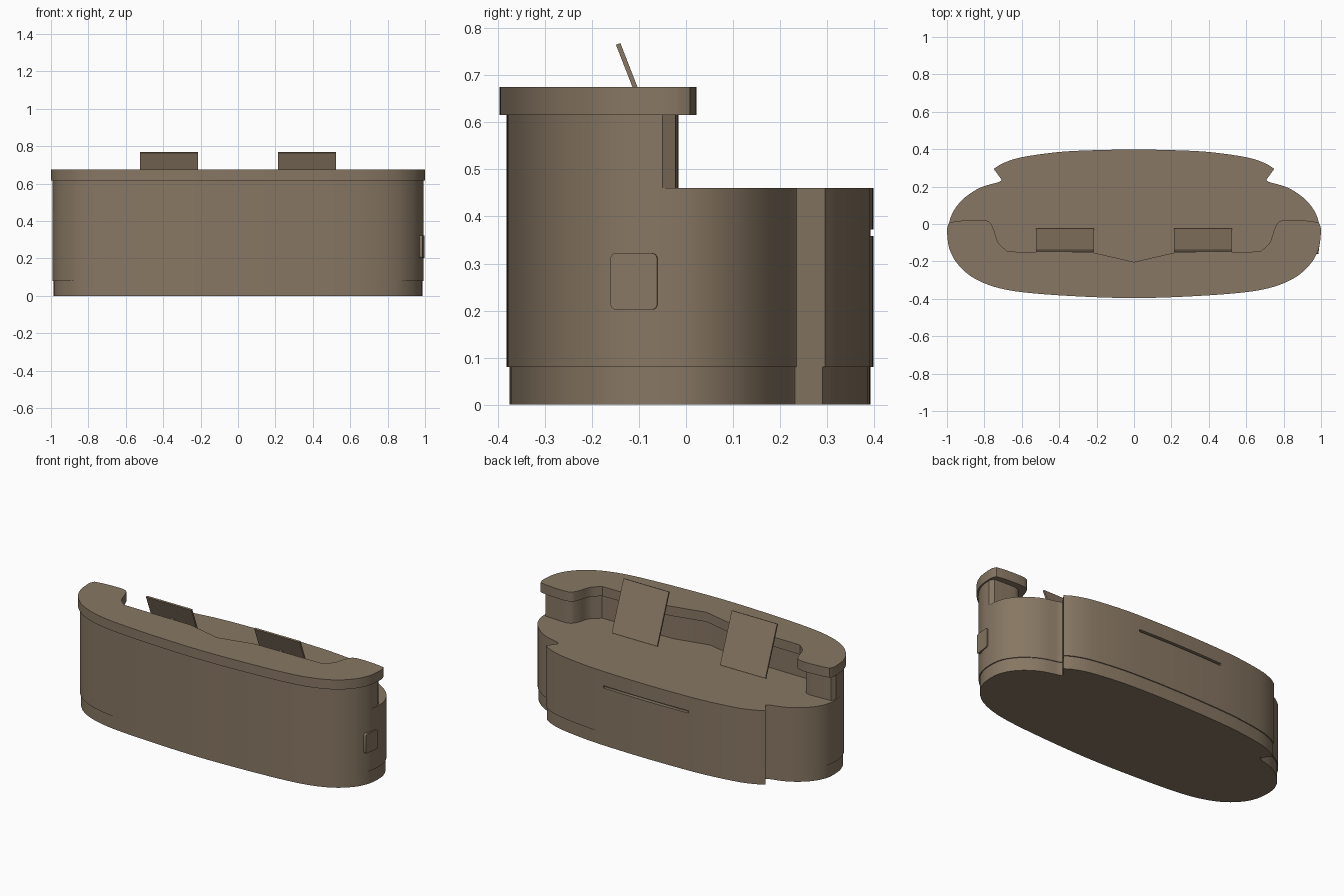
import bpy, bmesh, math
from mathutils import Vector, Matrix

if "Cube" in bpy.data.objects:
    bpy.data.objects.remove(bpy.data.objects["Cube"])

wood = bpy.data.materials.new("warm brown")
wood.diffuse_color = (0.245, 0.185, 0.125, 1)
wood.use_nodes = True
wood.node_tree.nodes["Principled BSDF"].inputs["Base Color"].default_value = wood.diffuse_color


def finish(obj, angle=35):
    obj.data.materials.append(wood)
    bpy.ops.object.select_all(action='DESELECT')
    obj.select_set(True)
    bpy.context.view_layer.objects.active = obj
    bpy.ops.object.shade_smooth_by_angle(angle=math.radians(angle))
    return obj


def smooth(pts, steps=5):
    """Smooth curve through the points."""
    p = [Vector(q) for q in pts]
    p = [p[0] * 2 - p[1]] + p + [p[-1] * 2 - p[-2]]
    out = []
    for a, b, c, d in zip(p, p[1:], p[2:], p[3:]):
        for i in range(steps):
            t = i / steps
            out.append(0.5 * (2 * b + (c - a) * t + (2 * a - 5 * b + 4 * c - d) * t * t
                              + (3 * b - a - 3 * c + d) * t ** 3))
    return out + [p[-2]]


def flip(pts):
    """Mirror in x, in reversed order."""
    return [Vector((-q[0], q[1])) for q in reversed(pts)]


def prism(name, outline, z0, z1, scale=(1, 1)):
    bm = bmesh.new()
    base = bm.faces.new([bm.verts.new((q[0] * scale[0], q[1] * scale[1], z0)) for q in outline])
    ext = bmesh.ops.extrude_face_region(bm, geom=[base])
    tops = [v for v in ext["geom"] if isinstance(v, bmesh.types.BMVert)]
    bmesh.ops.translate(bm, verts=tops, vec=(0, 0, z1 - z0))
    bmesh.ops.recalc_face_normals(bm, faces=bm.faces)
    me = bpy.data.meshes.new(name)
    bm.to_mesh(me)
    bm.free()
    obj = bpy.data.objects.new(name, me)
    bpy.context.collection.objects.link(obj)
    return obj


def box(name, size, matrix, bevel=0):
    bm = bmesh.new()
    bmesh.ops.create_cube(bm, size=1, matrix=Matrix.Diagonal((*size, 1)))
    if bevel:
        edges = [e for e in bm.edges if abs(e.verts[0].co.x - e.verts[1].co.x) > 1e-6]
        bmesh.ops.bevel(bm, geom=edges, offset=bevel, segments=4, affect='EDGES', profile=0.5)
    me = bpy.data.meshes.new(name)
    bm.to_mesh(me)
    bm.free()
    obj = bpy.data.objects.new(name, me)
    obj.matrix_world = matrix
    bpy.context.collection.objects.link(obj)
    return obj


# Outline curves: right half of the front, of the shoulder and of the back
front = [(0.3, -0.372), (0.58, -0.352), (0.74, -0.323), (0.86, -0.272),
         (0.94, -0.2), (0.98, -0.125), (0.991, -0.05)]
shoulder = [(0.985, 0.02), (0.955, 0.085), (0.9, 0.145), (0.82, 0.195), (0.72, 0.225)]
back = [(0.75, 0.295), (0.7, 0.325), (0.6, 0.357), (0.4, 0.385), (0.2, 0.395)]


def full_front(pts):
    return smooth(flip(pts) + [Vector((0, -0.381))] + pts)


notch = [(0.707, 0.235)]
body_outline = (full_front(front + shoulder) + notch
                + smooth(back + [(0, 0.398)] + flip(back)) + flip(notch))

# Desk body with a paper slot in the back
body = prism("desk_body", body_outline, 0.08, 0.46)
cutter = box("slot_cutter", (0.58, 0.06, 0.014), Matrix.Translation((0, 0.405, 0.365)))
cutter.hide_render = True
cutter.hide_set(True)
cut = body.modifiers.new("slot", 'BOOLEAN')
cut.operation = 'DIFFERENCE'
cut.object = cutter
cut.solver = 'EXACT'
finish(body)

# Plinth, set slightly in
finish(prism("plinth", body_outline, 0, 0.08, (0.994, 0.985)))

# Raised front wall, following the body and stepping in behind the monitors
wall_inner = smooth([(0.975, -0.022), (0.9, -0.018), (0.815, -0.02), (0.78, -0.06),
                     (0.755, -0.13), (0.7, -0.182)]) + [Vector((0.22, -0.187))]
wall_outline = full_front(front) + wall_inner + [Vector((0, -0.237))] + flip(wall_inner)
finish(prism("front_wall", wall_outline, 0.46, 0.616))

# Counter slab, overhanging the wall
top_front = [(q[0] * 1.008, q[1] * 1.04) for q in front] + [(0.998, -0.015)]
top_inner = smooth([(0.988, 0.008), (0.93, 0.017), (0.83, 0.022), (0.775, 0.012), (0.75, -0.03),
                    (0.725, -0.1), (0.675, -0.148)]) + [Vector((0.22, -0.152))]
top_outer = smooth(flip(top_front) + [Vector((0, -0.396))] + top_front)
finish(prism("counter_top", top_outer + top_inner + [Vector((0, -0.203))] + flip(top_inner),
             0.616, 0.675))

# Two tilted monitors on short stands
tilt = Matrix.Rotation(math.radians(21.3), 4, 'X')
for side, label in ((-1, "left"), (1, "right")):
    x = side * 0.37
    finish(box(f"{label}_monitor", (0.31, 0.01, 0.315),
               Matrix.Translation((x, -0.087, 0.62)) @ tilt))
    finish(box(f"{label}_monitor_arm", (0.02, 0.035, 0.02),
               Matrix.Translation((x, -0.112, 0.645)) @ tilt))
    finish(box(f"{label}_monitor_post", (0.02, 0.014, 0.195),
               Matrix.Translation((x, -0.125, 0.5575))))

# Raised panel on the right end
finish(box("end_panel", (0.016, 0.1, 0.12),
           Matrix.Translation((0.984, -0.11, 0.262)) @ Matrix.Rotation(math.radians(-7), 4, 'Z'),
           0.012))
